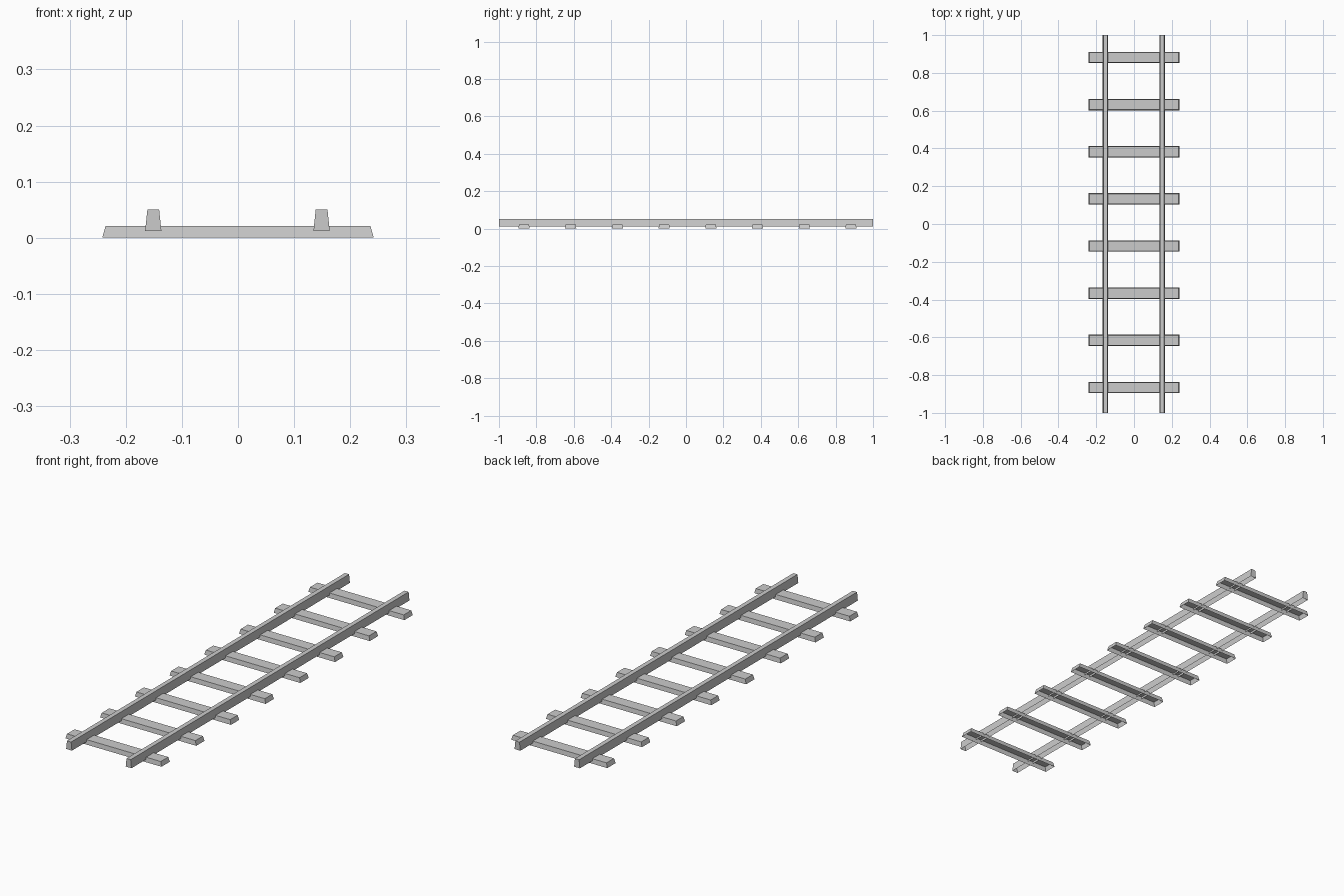
import bpy, bmesh

if "Cube" in bpy.data.objects:
    bpy.data.objects.remove(bpy.data.objects["Cube"])


def tapered_shell(name, center, bottom, top, z0, z1):
    """Box tapering upward with an open underside; bottom/top are (half x, half y)."""
    cx, cy = center
    bm = bmesh.new()
    bmesh.ops.create_cube(bm, size=2)
    for v in bm.verts:
        hx, hy = top if v.co.z > 0 else bottom
        v.co = (v.co.x * hx, v.co.y * hy, z1 if v.co.z > 0 else z0)
    bm.normal_update()
    under = [f for f in bm.faces if f.normal.z < -0.9]
    bmesh.ops.delete(bm, geom=under, context='FACES_ONLY')
    mesh = bpy.data.meshes.new(name)
    bm.to_mesh(mesh)
    bm.free()
    ob = bpy.data.objects.new(name, mesh)
    ob.location = (cx, cy, 0)
    bpy.context.collection.objects.link(ob)
    return ob


# Two rails, sunk slightly into the sleepers
for side, x in (("left", -0.151), ("right", 0.149)):
    tapered_shell("rail_" + side, (x, 0), (0.0145, 1.0), (0.0105, 1.0), 0.012, 0.05)

# Eight evenly spaced sleepers
for i in range(8):
    tapered_shell(f"sleeper_{i + 1}", (0, -0.866 + 0.2497 * i),
                  (0.242, 0.030), (0.236, 0.027), 0.0, 0.021)
